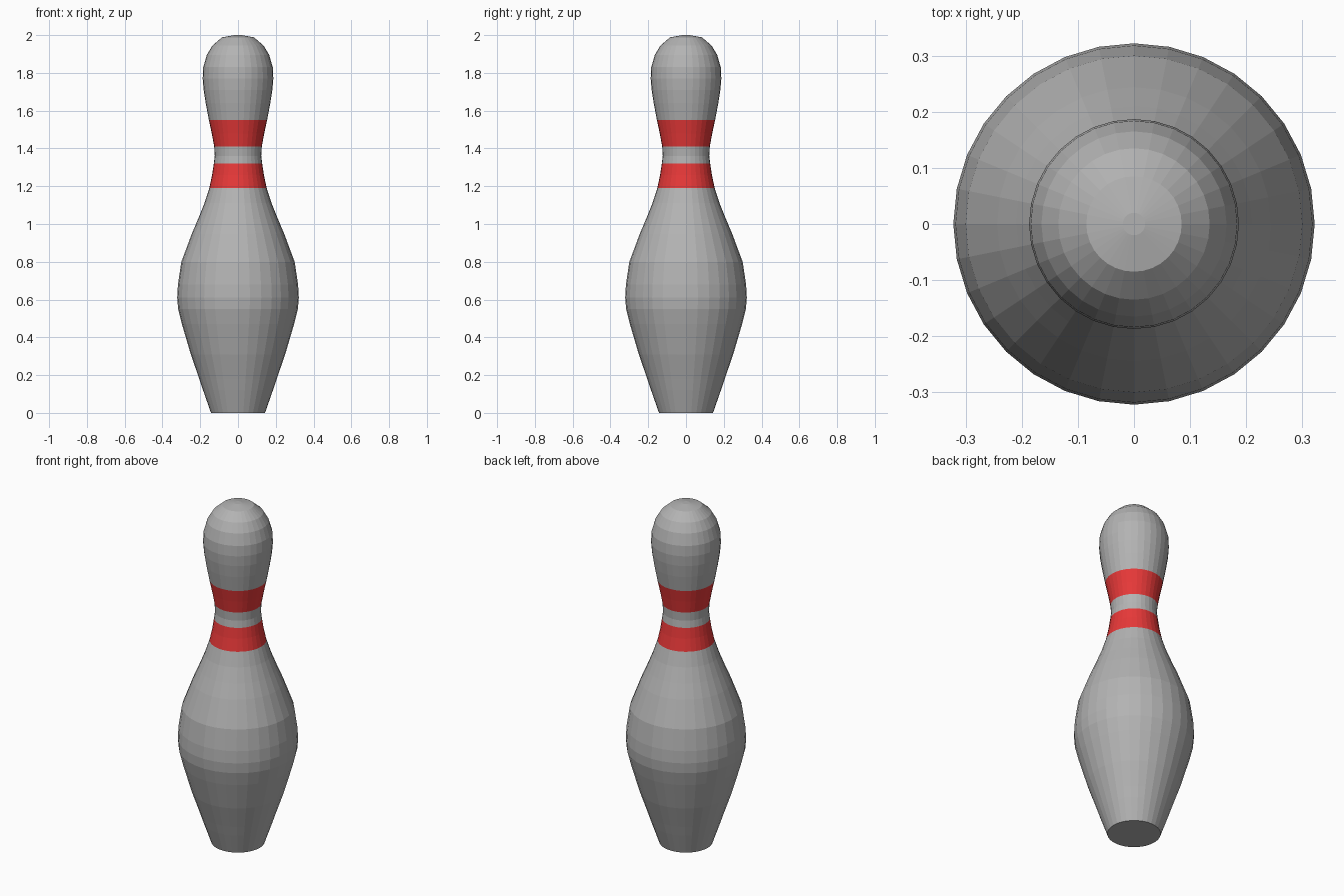
import bpy, bmesh, math

if "Cube" in bpy.data.objects:
    bpy.data.objects.remove(bpy.data.objects["Cube"])

SIDES = 32

def material(name, rgb):
    m = bpy.data.materials.new(name)
    m.diffuse_color = (*rgb, 1)
    m.use_nodes = True
    m.node_tree.nodes["Principled BSDF"].inputs["Base Color"].default_value = m.diffuse_color
    return m

# Lathe profile: (radius, height)
profile = [
    (0.143, 0), (0.185, 0.12), (0.205, 0.18), (0.25, 0.31), (0.297, 0.47), (0.317, 0.55),
    (0.322, 0.61), (0.318, 0.68), (0.30, 0.80), (0.244, 0.95), (0.21, 1.03),
    (0.178, 1.11), (0.152, 1.19), (0.137, 1.26), (0.128, 1.32), (0.123, 1.36),
    (0.126, 1.41), (0.139, 1.48), (0.154, 1.55), (0.171, 1.64), (0.182, 1.71),
    (0.187, 1.77), (0.184, 1.83), (0.165, 1.895), (0.135, 1.945), (0.085, 1.988),
    (0.02, 2.0)]

# Pin body with flat caps at both ends
bm = bmesh.new()
rings = [[bm.verts.new((r * math.cos(2 * math.pi * i / SIDES),
                        r * math.sin(2 * math.pi * i / SIDES), z))
          for i in range(SIDES)] for r, z in profile]
for a, b in zip(rings, rings[1:]):
    for i in range(SIDES):
        j = (i + 1) % SIDES
        bm.faces.new((a[i], a[j], b[j], b[i]))
bm.faces.new(rings[0][::-1])
bm.faces.new(rings[-1])

# Two red neck stripes, chosen by height
for f in bm.faces:
    z = f.calc_center_median().z
    f.material_index = int(1.19 < z < 1.32 or 1.41 < z < 1.55)

mesh = bpy.data.meshes.new("pin_body")
bm.to_mesh(mesh)
bm.free()
mesh.materials.append(material("light grey", (0.45, 0.45, 0.45)))
mesh.materials.append(material("stripe red", (0.8, 0.04, 0.04)))
bpy.context.collection.objects.link(bpy.data.objects.new("pin_body", mesh))
